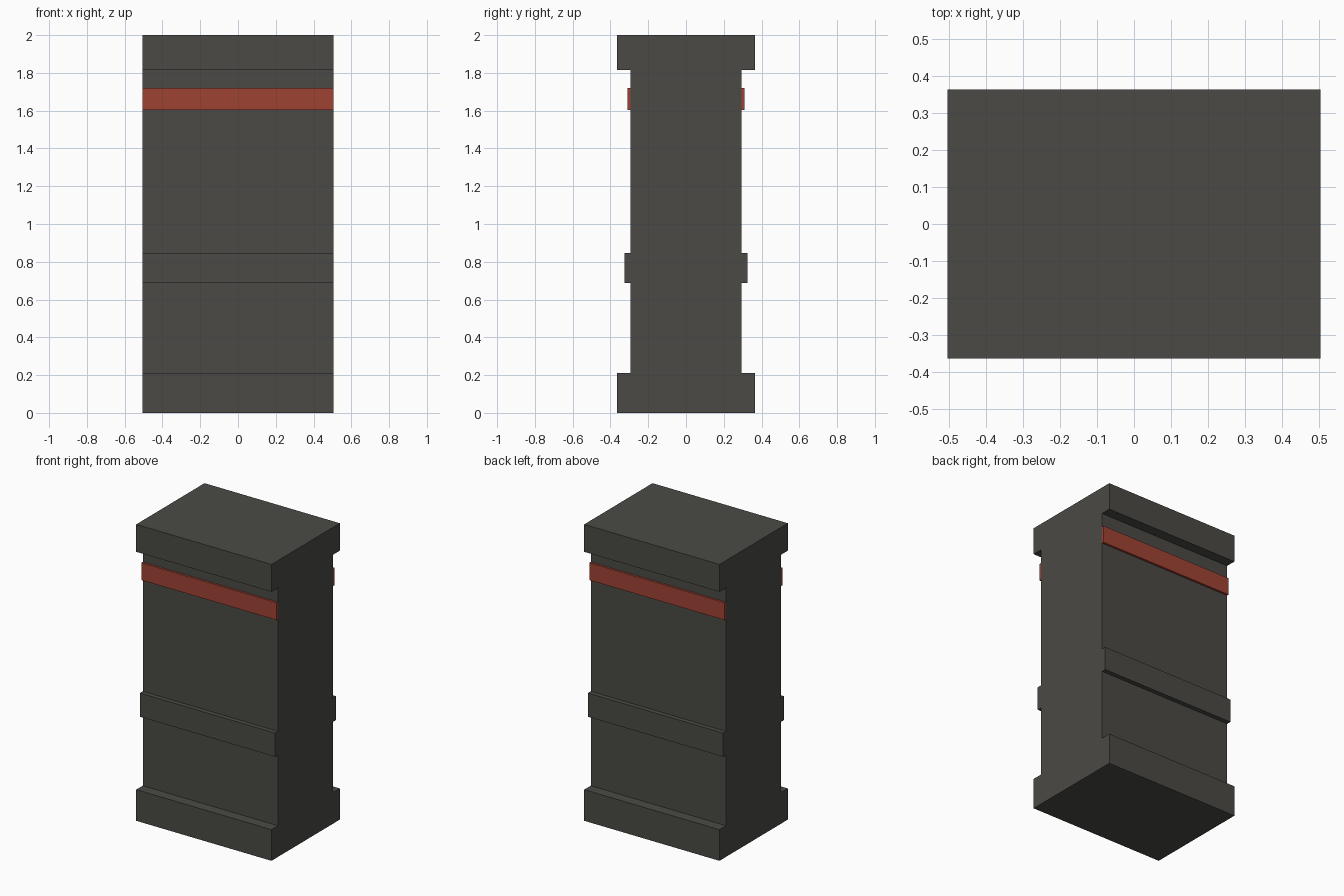
import bpy, bmesh

if "Cube" in bpy.data.objects:
    bpy.data.objects.remove(bpy.data.objects["Cube"])

HALF_X = 0.505  # half width shared by every part


def material(name, color):
    m = bpy.data.materials.new(name)
    m.diffuse_color = (*color, 1.0)
    m.use_nodes = True
    m.node_tree.nodes["Principled BSDF"].inputs["Base Color"].default_value = m.diffuse_color
    return m


def extrude_profile(name, profile, mat):
    """Extrude a closed (y, z) outline along x over the full width."""
    bm = bmesh.new()
    face = bm.faces.new([bm.verts.new((-HALF_X, y, z)) for y, z in profile])
    ext = bmesh.ops.extrude_face_region(bm, geom=[face], use_keep_orig=True)
    moved = [g for g in ext["geom"] if isinstance(g, bmesh.types.BMVert)]
    bmesh.ops.translate(bm, verts=moved, vec=(2 * HALF_X, 0, 0))
    bmesh.ops.recalc_face_normals(bm, faces=bm.faces)
    me = bpy.data.meshes.new(name)
    bm.to_mesh(me)
    bm.free()
    me.materials.append(mat)
    ob = bpy.data.objects.new(name, me)
    bpy.context.collection.objects.link(ob)
    return ob


stone = material("dark grey", (0.069, 0.068, 0.059))
red = material("brick red", (0.347, 0.054, 0.034))

# Pillar: base, shaft, middle ledge and cap as one stepped outline
BODY = 0.294
steps = [(0.364, 0.0), (0.364, 0.21), (BODY, 0.21), (BODY, 0.687),
         (0.325, 0.687), (0.325, 0.847), (BODY, 0.847), (BODY, 1.815),
         (0.364, 1.815), (0.364, 2.0)]
extrude_profile("pillar", steps + [(-y, z) for y, z in reversed(steps)], stone)

# Red stripe on the front and back faces
for name, side in (("front_stripe", -1), ("back_stripe", 1)):
    a, b = side * BODY, side * 0.309
    extrude_profile(name, [(a, 1.603), (b, 1.603), (b, 1.72), (a, 1.72)], red)
